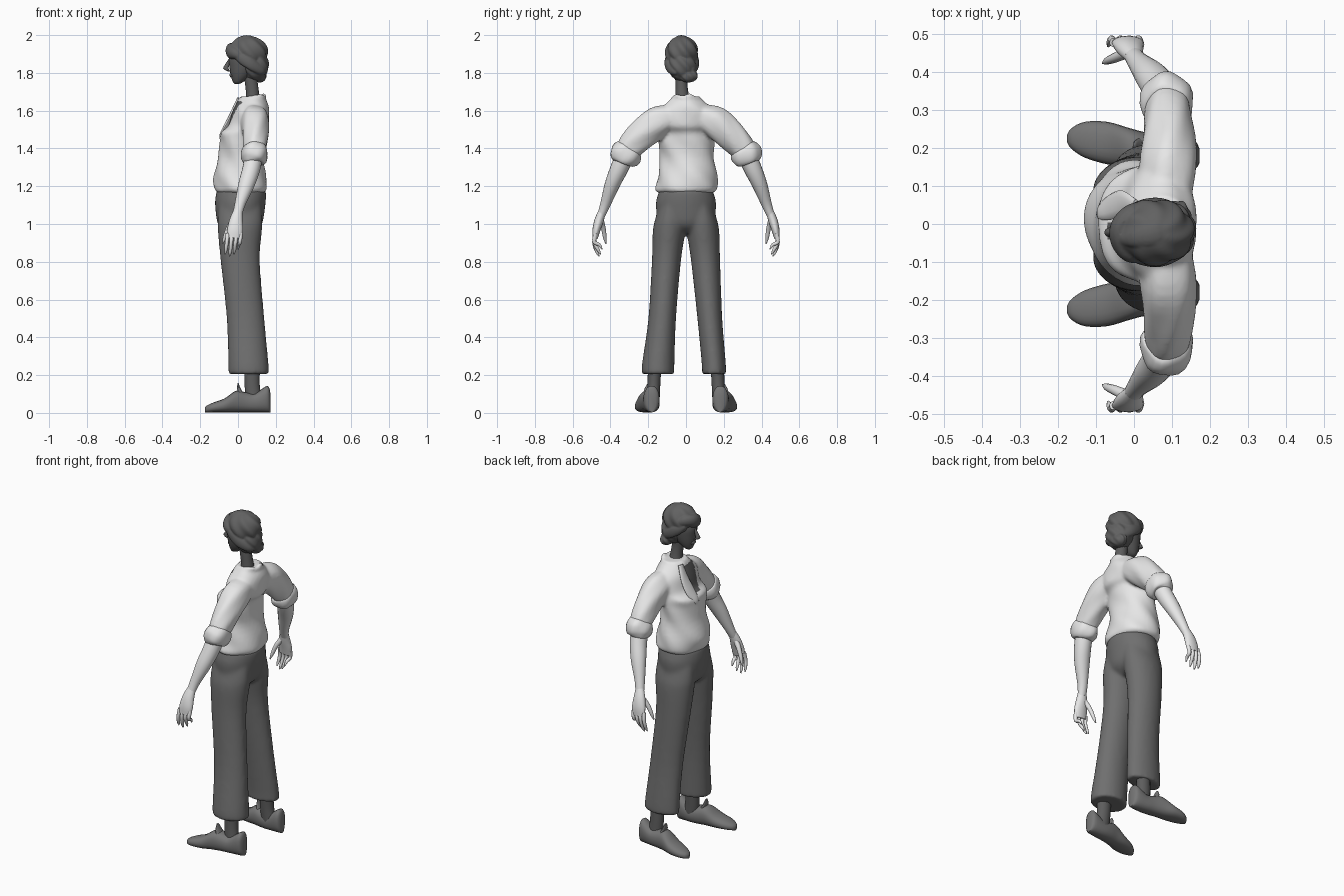
import bpy, bmesh, math
from mathutils import Vector

default_cube = bpy.data.objects.get("Cube")
if default_cube:
    bpy.data.objects.remove(default_cube, do_unlink=True)


def make_material(name, grey):
    material = bpy.data.materials.new(name)
    material.use_nodes = True
    colour = (grey, grey, grey, 1)
    material.diffuse_color = colour
    material.node_tree.nodes["Principled BSDF"].inputs["Base Color"].default_value = colour
    return material


shirt_cloth = make_material("pale shirt cloth", 0.92)
arm_skin = make_material("pale arm skin", 0.9)
trouser_cloth = make_material("dark trouser cloth", 0.16)
face_skin = make_material("dark face skin", 0.11)
hair_colour = make_material("dark hair", 0.12)
shoe_leather = make_material("dark shoe leather", 0.18)


def finish(name, bm, material, sharp_angle=50):
    bmesh.ops.recalc_face_normals(bm, faces=bm.faces)
    mesh = bpy.data.meshes.new(name)
    bm.to_mesh(mesh)
    bm.free()
    mesh.materials.append(material)
    for polygon in mesh.polygons:
        polygon.use_smooth = True
    mesh.set_sharp_from_angle(angle=math.radians(sharp_angle))
    obj = bpy.data.objects.new(name, mesh)
    bpy.context.scene.collection.objects.link(obj)
    return obj


def smooth_rings(rings, steps):
    """Catmull-Rom interpolation of (x, y, z, half width, half depth) rings."""
    result = []
    for i in range(len(rings) - 1):
        before, start = rings[max(i - 1, 0)], rings[i]
        end, after = rings[i + 1], rings[min(i + 2, len(rings) - 1)]
        for k in range(steps):
            t = k / steps
            result.append([0.5 * (2 * q + (r - p) * t + (2 * p - 5 * q + 4 * r - s) * t * t
                                  + (3 * q - p - 3 * r + s) * t ** 3)
                           for p, q, r, s in zip(before, start, end, after)])
    result.append(list(rings[-1]))
    return result


def loft(name, rings, material, side=1, axis=None, across=(1, 0, 0),
         sides=20, steps=4, squareness=1.0, wrinkle=0.0):
    """Skin oval rings; they face along axis, or along the path without one."""
    rings = smooth_rings(rings, steps)
    centres = [Vector((r[0], r[1] * side, r[2])) for r in rings]
    bm = bmesh.new()
    loops = []
    for i, (centre, ring) in enumerate(zip(centres, rings)):
        path = centres[min(i + 1, len(rings) - 1)] - centres[max(i - 1, 0)]
        along = (Vector(axis) if axis else path).normalized()
        u = Vector(across)
        u = (u - along * u.dot(along)).normalized()
        v = along.cross(u)
        loop = []
        for k in range(sides):
            angle = math.tau * k / sides
            c, s = math.cos(angle), math.sin(angle)
            swell = 1 + wrinkle * math.sin(5 * angle + 35 * centre.z)
            c = math.copysign(abs(c) ** squareness, c) * max(ring[3], 0.002) * swell
            s = math.copysign(abs(s) ** squareness, s) * max(ring[4], 0.002) * swell
            loop.append(bm.verts.new(centre + u * c + v * s))
        loops.append(loop)
    for low, high in zip(loops, loops[1:]):
        for k in range(sides):
            n = (k + 1) % sides
            bm.faces.new((low[k], low[n], high[n], high[k]))
    bm.faces.new(loops[0])
    bm.faces.new(loops[-1])
    return finish(name, bm, material)


def fuse(name, parts, material, voxel, smoothing):
    """Melt overlapping parts into one continuous surface."""
    bm = bmesh.new()
    for part in parts:
        bm.from_mesh(part.data)
        bpy.data.objects.remove(part, do_unlink=True)
    blend = finish(name, bm, material)
    remesh = blend.modifiers.new("blend", "REMESH")
    remesh.mode = "VOXEL"
    remesh.voxel_size = voxel
    relax = blend.modifiers.new("relax", "SMOOTH")
    relax.iterations = smoothing
    evaluated = blend.evaluated_get(bpy.context.evaluated_depsgraph_get())
    bm = bmesh.new()
    bm.from_mesh(evaluated.to_mesh())
    blend.modifiers.clear()
    bpy.data.objects.remove(blend, do_unlink=True)
    for face in bm.faces:
        face.material_index = 0
    return finish(name, bm, material, 80)


def hair_ball(name, centre, radii, twist, groove):
    """Ellipsoid with grooves that swirl round it like combed locks."""
    bm = bmesh.new()
    bmesh.ops.create_uvsphere(bm, u_segments=48, v_segments=24, radius=1)
    for vert in bm.verts:
        p = vert.co
        swirl = math.sin(7 * math.atan2(p.y, p.x) + twist * p.z)
        p *= 1 + groove * swirl * (1 - p.z * p.z)
        vert.co = Vector(c + r * q for c, r, q in zip(centre, radii, p))
    return finish(name, bm, hair_colour)


UP = (0, 0, 1)
SIDES = (("right", 1), ("left", -1))

# Shirt body with sleeves and collar
shirt_parts = [loft("shirt_body", [
    (.015, 0, 1.165, .12, .145), (.016, .003, 1.185, .137, .164), (.01, .008, 1.25, .14, .157),
    (.012, .006, 1.35, .117, .143), (.018, 0, 1.44, .114, .15), (.022, 0, 1.485, .115, .155),
    (.055, 0, 1.52, .106, .158), (.068, 0, 1.59, .098, .15), (.073, 0, 1.635, .085, .11),
    (.075, 0, 1.675, .06, .068)], shirt_cloth, axis=UP, sides=40, wrinkle=.025)]
for label, side in SIDES:
    shirt_parts.append(loft(label + "_sleeve", [
        (.085, .07, 1.57, .068, .065), (.09, .15, 1.54, .075, .085), (.092, .22, 1.485, .07, .082),
        (.09, .28, 1.425, .063, .074), (.088, .312, 1.385, .058, .066)],
        shirt_cloth, side, sides=24, wrinkle=.03))
collar = bmesh.new()
bmesh.ops.create_circle(collar, segments=8, radius=.014)
for vert in collar.verts:
    vert.co = Vector((vert.co.x + .064, 0, vert.co.y * 1.3))
bmesh.ops.spin(collar, geom=collar.verts[:] + collar.edges[:], cent=(0, 0, 0), axis=UP,
               angle=math.tau, steps=28, use_merge=True)
for vert in collar.verts:
    vert.co += Vector((.074, 0, 1.66 + vert.co.x * .15 + .006 * math.sin(vert.co.y * 90)))
shirt_parts.append(finish("collar", collar, shirt_cloth))
shirt = fuse("shirt", shirt_parts, shirt_cloth, .009, 5)

# Open neck of the shirt, narrowing downwards, and the folded lapel
shirt.data.materials.append(face_skin)
for polygon in shirt.data.polygons:
    x, y, z = polygon.center
    if 1.5 < z < 1.65 and x < 0.02 and abs(y + .02) < .02 + .3 * (z - 1.5):
        polygon.material_index = 1
loft("lapel", [(.005, .045, 1.665, .01, .02), (-.03, .055, 1.59, .01, .033),
               (-.062, .045, 1.52, .012, .035), (-.09, .03, 1.47, .008, .02),
               (-.09, .025, 1.44, .003, .01)], shirt_cloth, sides=12)

# Trousers, the left leg wider at the bottom
trouser_parts = [loft("trouser_hips", [
    (.01, 0, .955, .07, .05), (.01, 0, 1.0, .117, .14), (.012, 0, 1.1, .133, .16),
    (.016, 0, 1.16, .133, .148), (.017, 0, 1.185, .128, .138)], trouser_cloth, axis=UP, sides=32)]
for label, side in SIDES:
    flare = 0 if side > 0 else .022
    trouser_parts.append(loft(label + "_trouser_leg", [
        (.012, .076, 1.12, .11, .06), (.011, .086, 1.02, .12, .079), (.01, .09, .96, .117, .086),
        (.012, .104, .8, .104, .077), (.04, .126, .5, .1, .066 + flare / 3),
        (.055, .147, .26, .107, .064 + flare), (.057, .148, .205, .109, .064 + flare)],
        trouser_cloth, side, axis=UP, sides=24))
fuse("trousers", trouser_parts, trouser_cloth, .011, 8)

for label, side in SIDES:
    # Ankles and slip-on shoes
    loft(label + "_ankle", [(.075, .165, .27, .043, .036), (.075, .17, .15, .04, .034),
                            (.085, .175, .06, .045, .035)], face_skin, side, axis=UP)
    shoe = [(.172, .18, .05, .02), (.155, .182, .07, .04), (.09, .185, .05, .046),
            (.04, .19, .053, .049), (-.01, .2, .057, .052), (-.07, .213, .037, .056),
            (-.13, .222, .026, .047), (-.165, .225, .018, .027), (-.176, .225, .012, .01)]
    loft(label + "_shoe", [(x, y, height + .003, width, height) for x, y, height, width in shoe],
         shoe_leather, side, axis=(-1, 0, 0), across=(0, 1, 0), squareness=.85)
    loft(label + "_shoe_tongue", [(.025, .195, .08, .02, .035), (.006, .195, .125, .01, .026),
                                  (0, .195, .157, .003, .008)], shoe_leather, side, axis=UP)

    # Rolled cuffs
    loft(label + "_rolled_cuff", [
        (.09, .298, 1.405, .05, .06), (.09, .304, 1.395, .064, .076), (.087, .318, 1.37, .07, .084),
        (.083, .332, 1.345, .067, .077), (.08, .34, 1.328, .055, .06), (.08, .343, 1.32, .04, .04)],
        shirt_cloth, side, sides=24, wrinkle=.04)

    # Forearm, palm and fingers
    loft(label + "_forearm", [
        (.085, .32, 1.37, .048, .05), (.07, .355, 1.29, .047, .047), (.045, .39, 1.21, .043, .04),
        (.012, .425, 1.11, .029, .028), (-.003, .447, 1.05, .025, .021)], arm_skin, side)
    loft(label + "_palm", [
        (0, .442, 1.07, .024, .02), (-.01, .46, 1.02, .035, .024), (-.015, .474, .97, .042, .021),
        (-.02, .481, .925, .039, .014)], arm_skin, side, sides=16)
    for i, finger in enumerate(("index", "middle", "ring", "little")):
        x = -.054 + .023 * i
        tip = .84 - .018 * math.sin(i * 1.2) + .006 * i
        loft(f"{label}_{finger}_finger", [
            (x, .478, .95, .011, .012), (x - .005, .486, .905, .01, .011),
            (x - .01, .478 - .006 * i, tip + .025, .009, .009),
            (x - .014, .468 - .008 * i, tip, .003, .003)], arm_skin, side, sides=10, steps=3)
    loft(label + "_thumb", [
        (-.02, .452, 1.025, .016, .016), (-.05, .438, .98, .013, .013),
        (-.07, .43, .93, .01, .01), (-.082, .424, .895, .003, .003)],
        arm_skin, side, sides=10, steps=3)

# Neck, head, nose, lips
loft("neck", [(.08, -.012, 1.6, .05, .05), (.078, -.02, 1.68, .036, .036),
              (.07, -.024, 1.75, .034, .031), (.06, -.022, 1.82, .036, .033)], face_skin, axis=UP)
loft("head", [
    (-.005, -.022, 1.742, .012, .014), (0, -.022, 1.752, .027, .028),
    (.014, -.022, 1.785, .052, .046), (.028, -.022, 1.83, .073, .06),
    (.034, -.022, 1.88, .082, .066), (.04, -.022, 1.94, .07, .055)], face_skin, axis=UP, sides=24)
loft("nose", [(-.04, -.022, 1.875, .008, .007), (-.056, -.022, 1.845, .012, .009),
              (-.064, -.022, 1.822, .014, .013), (-.045, -.022, 1.808, .008, .01)],
     face_skin, axis=UP, sides=12)
loft("lips", [(-.03, -.022, 1.798, .012, .018), (-.03, -.022, 1.787, .016, .022),
              (-.026, -.022, 1.775, .012, .016)], face_skin, axis=UP, sides=12)

# Combed hair: crown, back, nape roll, swept fringe and locks over the ears
hair_parts = [
    hair_ball("hair_crown", (.055, -.022, 1.908), (.102, .086, .088), 5, .05),
    hair_ball("hair_back", (.088, -.02, 1.84), (.074, .076, .083), 7, .05),
    hair_ball("hair_nape_roll", (.115, .012, 1.785), (.036, .05, .036), 4, .06),
    loft("hair_fringe", [
        (.03, -.09, 1.875, .012, .012), (-.01, -.078, 1.9, .028, .024),
        (-.036, -.045, 1.91, .036, .026), (-.036, -.005, 1.925, .034, .026),
        (-.005, .03, 1.925, .03, .024), (.04, .05, 1.9, .012, .012)],
        hair_colour, across=UP, sides=14),
    loft("hair_top_sweep", [
        (-.035, -.04, 1.935, .012, .015), (.005, -.035, 1.97, .018, .028),
        (.06, -.022, 1.98, .019, .035), (.12, -.01, 1.95, .016, .025)],
        hair_colour, across=UP, sides=14)]
for label, side in SIDES:
    y = -.022 + side * .07
    hair_parts.append(loft(label + "_side_lock", [
        (-.02, y - side * .015, 1.9, .012, .01), (.02, y, 1.875, .028, .016),
        (.07, y + side * .004, 1.845, .03, .017), (.12, y - side * .02, 1.815, .026, .018),
        (.14, y - side * .045, 1.8, .012, .012)], hair_colour, across=UP, sides=14))
fuse("hair", hair_parts, hair_colour, .005, 2)
